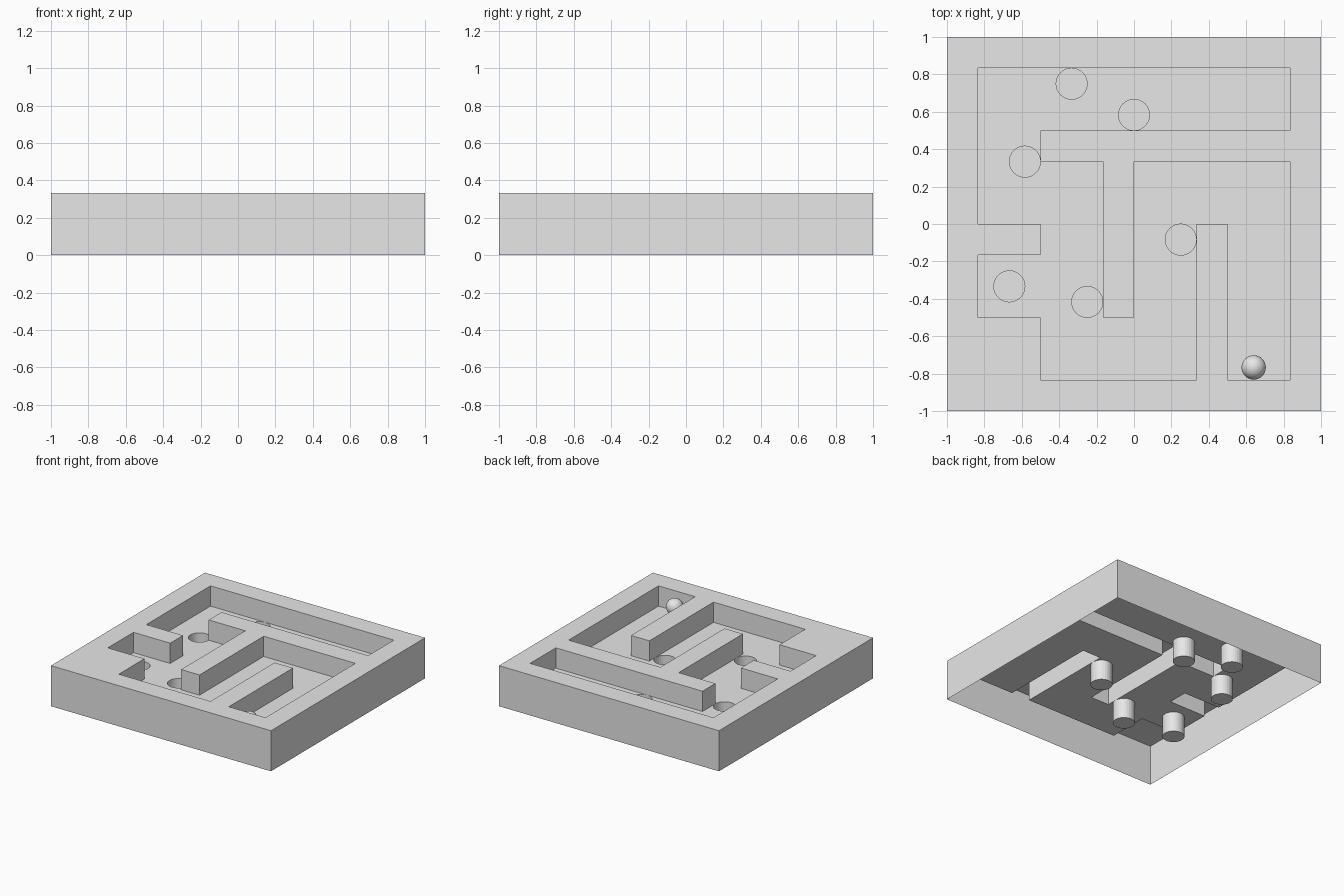
import bpy, bmesh, math

if "Cube" in bpy.data.objects:
    bpy.data.objects.remove(bpy.data.objects["Cube"])

TOP, FLOOR, R = 1 / 3, 1 / 6, 0.083

grey = bpy.data.materials.new("plain_grey")
grey.diffuse_color = (0.8, 0.8, 0.8, 1)
grey.use_nodes = True
grey.node_tree.nodes["Principled BSDF"].inputs["Base Color"].default_value = grey.diffuse_color


def finish(name, bm):
    me = bpy.data.meshes.new(name)
    bm.to_mesh(me)
    bm.free()
    me.materials.append(grey)
    ob = bpy.data.objects.new(name, me)
    bpy.context.collection.objects.link(ob)
    return ob


def sheet(bm, loops, z):
    """Flat upward face bounded by the first loop, with the others as holes."""
    edges = []
    for loop in loops:
        vs = [bm.verts.new((x, y, z)) for x, y in loop]
        edges += [bm.edges.new((vs[i - 1], vs[i])) for i in range(len(vs))]
    res = bmesh.ops.triangle_fill(bm, edges=edges, use_beauty=True, normal=(0, 0, 1))
    faces = [f for f in res["geom"] if isinstance(f, bmesh.types.BMFace)]
    for f in faces:
        f.normal_update()
        if f.normal.z < 0:
            f.normal_flip()
    bmesh.ops.dissolve_limit(bm, angle_limit=0.01, edges=[e for e in bm.edges if len(e.link_faces) == 2
                             and all(f in faces for f in e.link_faces)], verts=[])


def skirt(bm, loop, z0, z1):
    """Vertical walls; anticlockwise loops face out, clockwise loops face in."""
    lo = [bm.verts.new((x, y, z0)) for x, y in loop]
    hi = [bm.verts.new((x, y, z1)) for x, y in loop]
    for i in range(len(loop)):
        bm.faces.new((lo[i - 1], lo[i], hi[i], hi[i - 1]))


def circle(cx, cy, n=32):
    return [(cx + R * math.cos(-2 * math.pi * i / n), cy + R * math.sin(-2 * math.pi * i / n))
            for i in range(n)]


# layout in sixths of a unit (clockwise outline of the sunken maze)
square = [(-1, -1), (1, -1), (1, 1), (-1, 1)]
maze = [(x / 6, y / 6) for x, y in [
    (-5, 5), (5, 5), (5, 3), (-3, 3), (-3, 2), (-1, 2), (-1, -3), (0, -3), (0, 2), (5, 2), (5, -5),
    (3, -5), (3, 0), (2, 0), (2, -5), (-3, -5), (-3, -3), (-5, -3), (-5, -1), (-3, -1), (-3, 0), (-5, 0)]]
holes = [circle(x / 12, y / 12) for x, y in
         [(-4, 9), (0, 7), (-7, 4), (-8, -4), (-3, -5), (3, -1)]]

# open-bottomed case with the top surface
bm = bmesh.new()
sheet(bm, [square, maze], TOP)
skirt(bm, square, 0, TOP)
finish("case", bm)

# maze walls, hollow underneath
bm = bmesh.new()
skirt(bm, maze, FLOOR, TOP)
finish("maze_walls", bm)

# sunken floor with holes
bm = bmesh.new()
sheet(bm, [maze] + holes, FLOOR)
finish("maze_floor", bm)

# closed cups under the holes
for i, h in enumerate(holes):
    bm = bmesh.new()
    skirt(bm, h, 0, FLOOR)
    bm.faces.new([bm.verts.new((x, y, 0)) for x, y in reversed(h)])
    finish(f"hole_cup_{i + 1}", bm)

# ball
bpy.ops.mesh.primitive_uv_sphere_add(segments=32, ring_count=16, radius=0.065, location=(0.64, -0.767, 0.24))
ball = bpy.context.object
ball.name = "ball"
ball.data.materials.append(grey)
bpy.ops.object.shade_smooth()
